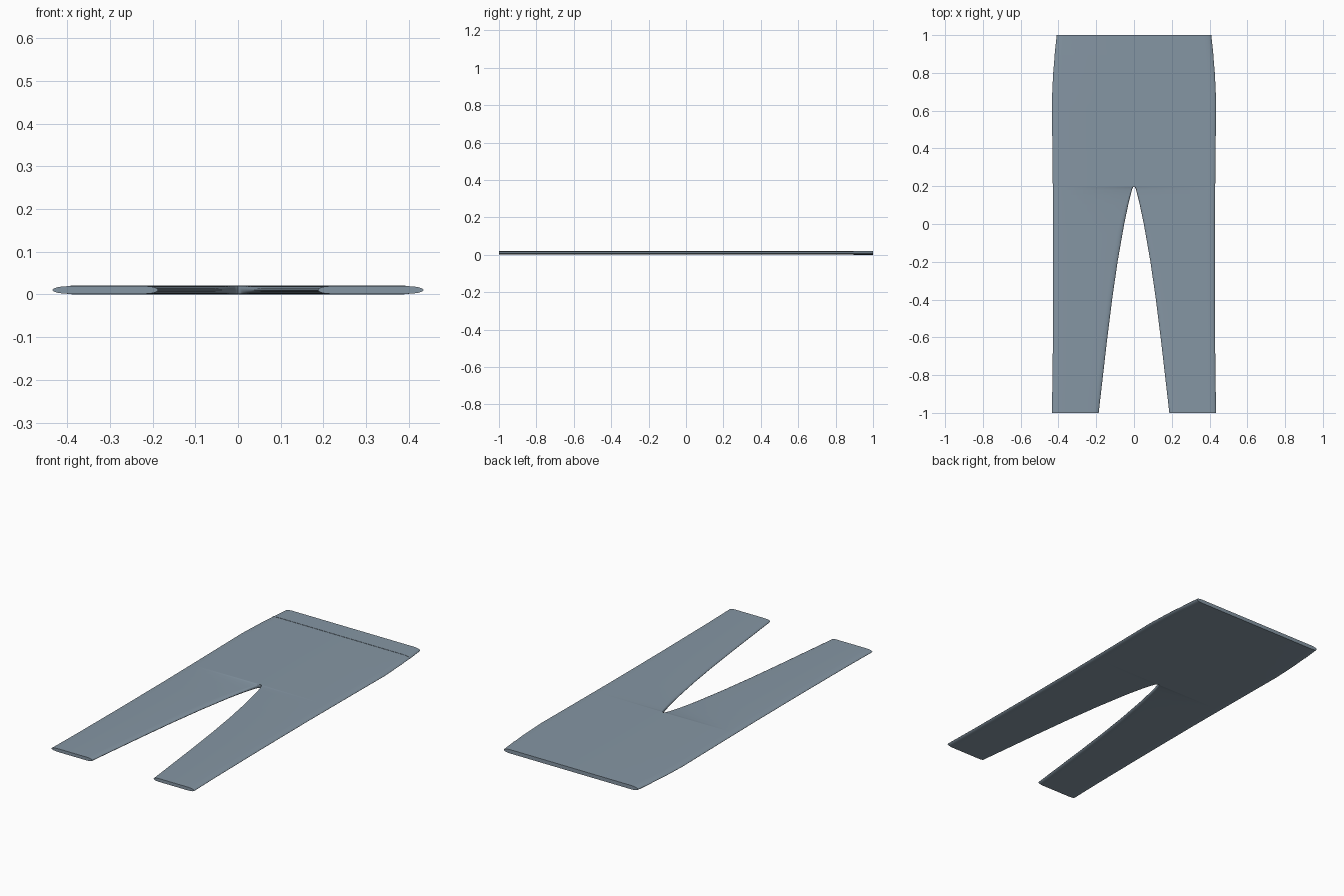
import bpy, bmesh, math

if "Cube" in bpy.data.objects:
    bpy.data.objects.remove(bpy.data.objects["Cube"])

fabric = bpy.data.materials.new("slate_blue_fabric")
fabric.diffuse_color = (0.235, 0.305, 0.37, 1)
fabric.use_nodes = True
fabric.node_tree.nodes["Principled BSDF"].inputs["Base Color"].default_value = fabric.diffuse_color

MID, HALF = 0.0105, 0.009        # mid height and half thickness of the flat garment

# Half outline as (y, x): outer side seam, and inseam from the crotch down
OUTER = [(-1, .435), (-.8, .431), (-.4, .428), (0, .428), (.4, .432), (.65, .435),
         (.8, .428), (.9, .419), (1, .408)]
INNER = [(-1, .187), (-.8, .164), (-.6, .141), (-.4, .116), (-.2, .087), (0, .052),
         (.1, .031), (.15, .019), (.18, .011), (.195, .005), (.2, 0), (1, 0)]


def sample(curve, y):
    for (y0, x0), (y1, x1) in zip(curve, curve[1:]):
        if y <= y1 + 1e-6:
            return x0 + (x1 - x0) * (y - y0) / (y1 - y0)
    return curve[-1][1]


def section(y, half, grow=0.0):
    """Flattened tube cross-section at y, with softly pinched side edges."""
    a, b = sample(INNER, y), sample(OUTER, y) + grow
    soft_out = 0.04
    soft_in = min(0.03, a * 0.5)
    loop = []
    for k in range(9):           # outer edge, bottom to top
        t = math.radians(-90 + 22.5 * k)
        loop.append((b - soft_out + soft_out * math.cos(t), y, MID + half * math.sin(t)))
    for k in range(9):           # inner edge, top to bottom
        t = math.radians(90 - 22.5 * k)
        loop.append((a + soft_in - soft_in * math.cos(t), y, MID + half * math.sin(t)))
    return loop


def make_tube(name, rows, half, grow=0.0):
    bm = bmesh.new()
    rings = [[bm.verts.new(p) for p in section(y, half, grow)] for y in rows]
    n = len(rings[0])
    for r0, r1 in zip(rings, rings[1:]):
        for i in range(n):
            quad = (r0[i], r0[(i + 1) % n], r1[(i + 1) % n], r1[i])
            if max(v.co.x for v in quad) > 1e-5:      # no wall on the centre line
                bm.faces.new(quad)
    bm.faces.new(rings[0])
    bm.faces.new(rings[-1])
    # Mirror to the other side and weld along the centre
    copy = bmesh.ops.duplicate(bm, geom=bm.verts[:] + bm.edges[:] + bm.faces[:])["geom"]
    for v in copy:
        if isinstance(v, bmesh.types.BMVert):
            v.co.x *= -1
    bmesh.ops.remove_doubles(bm, verts=bm.verts[:], dist=1e-5)
    bmesh.ops.recalc_face_normals(bm, faces=bm.faces[:])
    mesh = bpy.data.meshes.new(name)
    bm.to_mesh(mesh)
    bm.free()
    obj = bpy.data.objects.new(name, mesh)
    bpy.context.collection.objects.link(obj)
    mesh.materials.append(fabric)
    bpy.ops.object.select_all(action='DESELECT')
    obj.select_set(True)
    bpy.context.view_layer.objects.active = obj
    bpy.ops.object.shade_smooth_by_angle(angle=math.radians(40))
    return obj


# Legs and hips in one piece
rows = sorted({round(-1 + 0.05 * i, 3) for i in range(41)} | {.125, .18, .19, .195})
make_tube("trousers_body", rows, HALF)

# Waistband folded over the top edge
make_tube("waistband", [.895, .93, .965, 1.0], HALF + 0.0015, 0.001)
